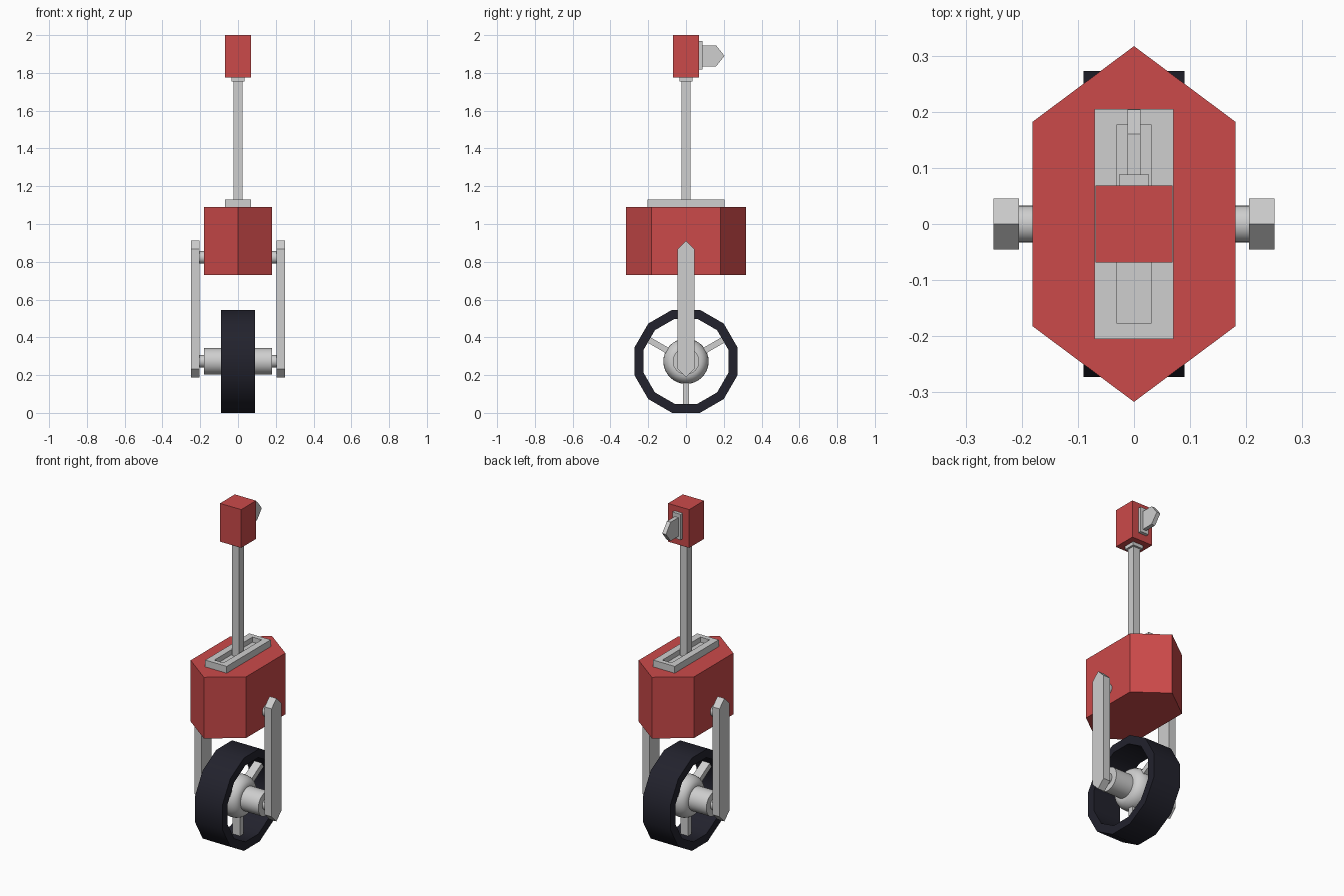
import bpy, bmesh, math
from mathutils import Matrix, Vector

if "Cube" in bpy.data.objects:
    bpy.data.objects.remove(bpy.data.objects["Cube"])


def material(name, rgb):
    m = bpy.data.materials.new(name)
    m.diffuse_color = (*rgb, 1)
    m.use_nodes = True
    m.node_tree.nodes["Principled BSDF"].inputs["Base Color"].default_value = m.diffuse_color
    return m


RED = material("red paint", (0.60, 0.068, 0.068))
GREY = material("light grey metal", (0.62, 0.62, 0.62))
BLACK = material("dark rubber", (0.016, 0.016, 0.026))


def finish(bm, name, mat, smooth=None):
    bmesh.ops.recalc_face_normals(bm, faces=bm.faces)
    me = bpy.data.meshes.new(name)
    bm.to_mesh(me)
    bm.free()
    ob = bpy.data.objects.new(name, me)
    bpy.context.collection.objects.link(ob)
    me.materials.append(mat)
    if smooth:
        bpy.ops.object.select_all(action='DESELECT')
        ob.select_set(True)
        bpy.context.view_layer.objects.active = ob
        bpy.ops.object.shade_smooth_by_angle(angle=math.radians(smooth))
    return ob


def box(name, mat, x, y, z):
    """Box from (min, max) pairs."""
    bm = bmesh.new()
    bmesh.ops.create_cube(bm, size=1)
    for v in bm.verts:
        v.co = [(a + b) / 2 + c * (b - a) for (a, b), c in zip((x, y, z), v.co)]
    return finish(bm, name, mat)


def prism(name, mat, points, offset):
    """Extrude a polygon along an offset vector."""
    bm = bmesh.new()
    face = bm.faces.new([bm.verts.new(p) for p in points])
    ext = bmesh.ops.extrude_face_region(bm, geom=[face], use_keep_orig=True)
    vs = [g for g in ext["geom"] if isinstance(g, bmesh.types.BMVert)]
    bmesh.ops.translate(bm, verts=vs, vec=offset)
    return finish(bm, name, mat)


def lathe_x(name, mat, profile, z, sides, turn=0.0, closed=False, smooth=40):
    """Revolve (x, radius) points round an x axis at height z."""
    bm = bmesh.new()
    rings = []
    for x, r in profile:
        ang = [turn + 2 * math.pi * i / sides for i in range(sides)]
        rings.append([bm.verts.new((x, r * math.cos(a), z + r * math.sin(a))) for a in ang])
    pairs = list(zip(rings, rings[1:]))
    if closed:
        pairs.append((rings[-1], rings[0]))
    else:
        bm.faces.new(rings[0])
        bm.faces.new(rings[-1])
    for a, b in pairs:
        for i in range(sides):
            j = (i + 1) % sides
            bm.faces.new((a[i], a[j], b[j], b[i]))
    return finish(bm, name, mat, smooth)


AXLE_Z = 0.273

# Hexagonal body
prism("body", RED, [(0, -0.317, 0.73), (0.181, -0.182, 0.73), (0.181, 0.182, 0.73),
                    (0, 0.317, 0.73), (-0.181, 0.182, 0.73), (-0.181, -0.182, 0.73)],
      Vector((0, 0, 0.36)))

# Slotted seat plate on top of the body
bm = bmesh.new()
bmesh.ops.create_cube(bm, size=1)
for v in bm.verts:
    v.co = (v.co.x * 0.14, v.co.y * 0.41, 1.11 + v.co.z * 0.04)
bm.faces.ensure_lookup_table()
top = max(bm.faces, key=lambda f: f.calc_center_median().z)
bmesh.ops.inset_region(bm, faces=[top], thickness=0.03)
for v in top.verts:
    v.co = (math.copysign(0.03, v.co.x), math.copysign(0.177, v.co.y), 1.13)
floor = bmesh.ops.extrude_discrete_faces(bm, faces=[top])["faces"][0]
for v in floor.verts:
    v.co.z = 1.10
finish(bm, "slotted_plate", GREY)

# Post, collar and head
box("post", GREY, (-0.023, 0.023), (-0.023, 0.023), (1.10, 1.76))
box("collar", GREY, (-0.035, 0.035), (-0.035, 0.035), (1.755, 1.775))
box("head", RED, (-0.069, 0.069), (-0.069, 0.069), (1.775, 2.0))

# Back plate and pointed fin on the head
box("fin_plate", GREY, (-0.027, 0.027), (0.069, 0.088), (1.817, 1.968))
prism("fin", GREY, [(-0.012, 0.088, 1.835), (-0.012, 0.160, 1.835), (-0.012, 0.204, 1.89),
                    (-0.012, 0.160, 1.945), (-0.012, 0.088, 1.945)], Vector((0.024, 0, 0)))

# Fork legs with pointed ends, and pins joining them to body and hub
for side, s in (("left", -1), ("right", 1)):
    prism(f"{side}_fork_leg", GREY,
          [(s * 0.205, y, z) for y, z in ((0, 0.188), (0.045, 0.233), (0.045, 0.867),
                                         (0, 0.912), (-0.045, 0.867), (-0.045, 0.233))],
          Vector((s * 0.045, 0, 0)))
    for part, z in (("body", 0.823), ("hub", AXLE_Z)):
        lathe_x(f"{side}_{part}_pin", GREY, [(s * 0.17, 0.033), (s * 0.21, 0.033)], z, 24)

# Hub axle and rounded hub
lathe_x("hub_axle", GREY, [(-0.181, 0.07), (0.181, 0.07)], AXLE_Z, 32)
arc = [math.radians(a) for a in range(-90, 91, 15)]
lathe_x("hub", GREY, [(0.065 * math.sin(a), 0.07 + 0.05 * math.cos(a)) for a in arc],
        AXLE_Z, 32)

# Twelve-sided tyre
k = 1 / math.cos(math.pi / 12)
lathe_x("tyre", BLACK, [(-0.09, 0.273 * k), (0.09, 0.273 * k),
                        (0.09, 0.225 * k), (-0.09, 0.225 * k)],
        AXLE_Z, 12, math.pi / 12, closed=True)

# Three spokes
for i in range(3):
    bm = bmesh.new()
    bmesh.ops.create_cube(bm, size=1)
    for v in bm.verts:
        v.co = (v.co.x * 0.05, v.co.y * 0.032, -0.165 + v.co.z * 0.14)
    bmesh.ops.transform(bm, verts=bm.verts, matrix=Matrix.Translation((0, 0, AXLE_Z))
                        @ Matrix.Rotation(i * 2 * math.pi / 3, 4, 'X'))
    finish(bm, f"spoke_{i + 1}", GREY)
